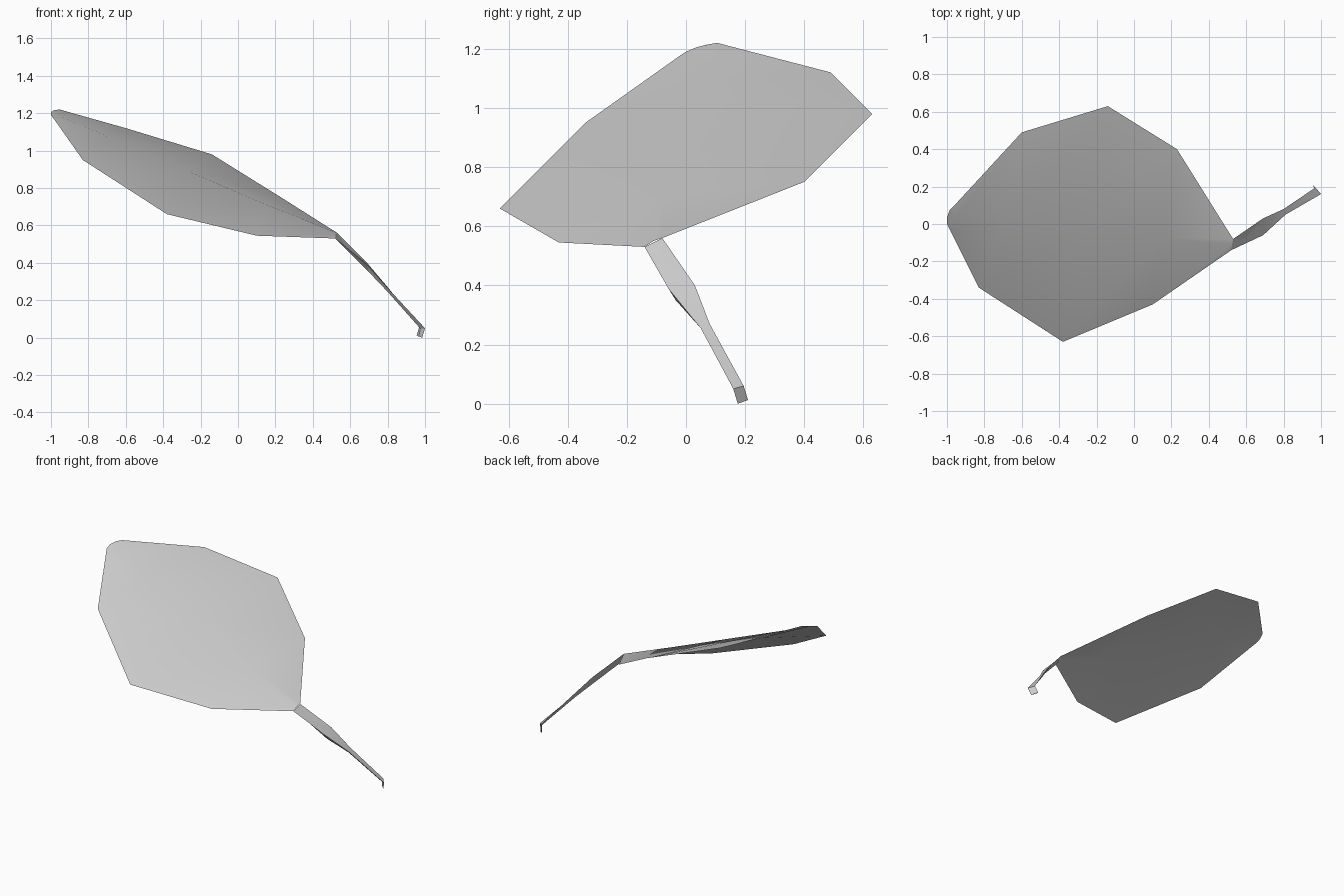
import bpy
import bmesh
from mathutils import Vector

# Remove the default object
cube = bpy.data.objects.get("Cube")
if cube:
    bpy.data.objects.remove(cube, do_unlink=True)

# Single flat colour
grey = bpy.data.materials.new("light grey")
grey.use_nodes = True
colour = (0.6, 0.6, 0.6, 1)
grey.diffuse_color = colour
grey.node_tree.nodes["Principled BSDF"].inputs["Base Color"].default_value = colour


def loft(name, rows, closed=False):
    """Skin a list of cross-section rows; closed rows make a capped tube."""
    bm = bmesh.new()
    grid = [[bm.verts.new(p) for p in row] for row in rows]
    count = len(grid[0])
    for a, b in zip(grid, grid[1:]):
        for j in range(count if closed else count - 1):
            k = (j + 1) % count
            bm.faces.new((a[j], b[j], b[k], a[k]))
    if closed:
        bm.faces.new(grid[0])
        bm.faces.new(grid[-1])
        bmesh.ops.recalc_face_normals(bm, faces=bm.faces)
    mesh = bpy.data.meshes.new(name)
    bm.to_mesh(mesh)
    bm.free()
    mesh.materials.append(grey)
    obj = bpy.data.objects.new(name, mesh)
    bpy.context.collection.objects.link(obj)
    bpy.ops.object.select_all(action='DESELECT')
    obj.select_set(True)
    bpy.context.view_layer.objects.active = obj
    bpy.ops.object.shade_smooth_by_angle()
    return obj


# Blade: front edge, straight midrib and back edge, from tip to base
front_edge = [(-1, 0, 1.19), (-0.985, -0.03, 1.17), (-0.83, -0.34, 0.95),
              (-0.38, -0.63, 0.66), (0.10, -0.43, 0.545), (0.52, -0.14, 0.53)]
back_edge = [(-0.985, 0.075, 1.215), (-0.955, 0.105, 1.22), (-0.60, 0.49, 1.12),
             (-0.14, 0.63, 0.98), (0.23, 0.40, 0.75), (0.53, -0.08, 0.56)]
tip, base = Vector((-1, 0.035, 1.205)), Vector((0.525, -0.11, 0.55))
midrib = [tip.lerp(base, t) for t in (0, 0.03, 0.2, 0.48, 0.76, 1)]
loft("leaf_blade", list(zip(front_edge, midrib, back_edge)))

# Stem: triangular section (front edge, back edge, keel) ending in a small hook
loft("leaf_stem", [
    ((0.52, -0.14, 0.53), (0.53, -0.08, 0.56), (0.52, -0.125, 0.53)),
    ((0.69, -0.06, 0.39), (0.69, 0.03, 0.40), (0.70, -0.035, 0.35)),
    ((0.81, 0.05, 0.255), (0.80, 0.08, 0.27), (0.80, 0.06, 0.245)),
    ((1.0, 0.16, 0.05), (0.97, 0.195, 0.06), (0.975, 0.172, 0.048)),
    ((0.985, 0.175, 0.0), (0.955, 0.21, 0.012), (0.966, 0.19, 0.006)),
], closed=True)
